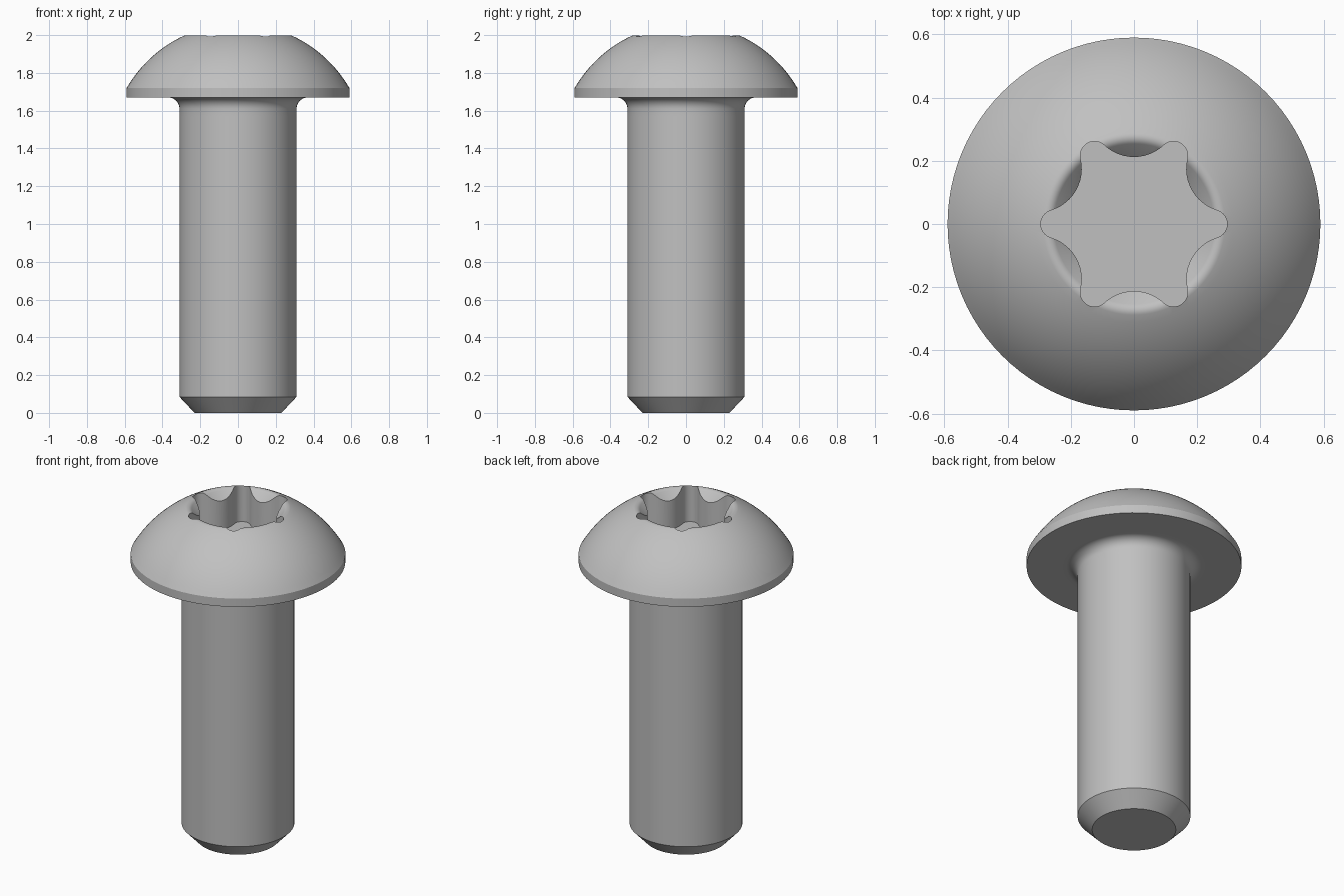
import bpy, bmesh
from math import sin, cos, pi, radians, atan2, hypot
from mathutils import Vector, Matrix

if "Cube" in bpy.data.objects:
    bpy.data.objects.remove(bpy.data.objects["Cube"])

steel = bpy.data.materials.new("grey steel")
GREY = (0.53, 0.53, 0.53, 1)
steel.diffuse_color = GREY
steel.use_nodes = True
steel.node_tree.nodes["Principled BSDF"].inputs["Base Color"].default_value = GREY


def arc(cx, cy, r, a0, a1, n):
    """Points on an arc, angles in degrees."""
    steps = [radians(a0 + (a1 - a0) * i / n) for i in range(n + 1)]
    return [(cx + r * cos(a), cy + r * sin(a)) for a in steps]


def make_object(name, bm):
    bmesh.ops.recalc_face_normals(bm, faces=bm.faces)
    mesh = bpy.data.meshes.new(name)
    bm.to_mesh(mesh)
    bm.free()
    mesh.materials.append(steel)
    obj = bpy.data.objects.new(name, mesh)
    bpy.context.collection.objects.link(obj)
    return obj


def lathe(name, profile, segments=96):
    bm = bmesh.new()
    verts = [bm.verts.new((r, 0, z)) for r, z in profile]
    edges = [bm.edges.new(pair) for pair in zip(verts, verts[1:])]
    bmesh.ops.spin(bm, geom=verts + edges, cent=(0, 0, 0), axis=(0, 0, 1),
                   angle=2 * pi, steps=segments, use_merge=True)
    bmesh.ops.remove_doubles(bm, verts=bm.verts, dist=0.0001)
    return make_object(name, bm)


# Shank with chamfered tip, underhead fillet, domed head and countersunk rim
profile = [(0, 0), (0.23, 0), (0.31, 0.085), (0.31, 1.57)]
profile += arc(0.37, 1.61, 0.06, 180, 90, 8)
profile += [(0.4, 1.67), (0.59, 1.67), (0.59, 1.72)]
profile += arc(0, 1.379, 0.681, 30.5, 65, 16)[1:]
profile += arc(0.275, 1.969, 0.03, 65, 135, 6)[1:]
profile += [(0.18, 1.916), (0, 1.916)]
screw = lathe("screw_body", profile)

# Six-lobed socket outline: a small lobe arc, then a wide inward arc, repeated
LOBE_AT, LOBE_R, VALLEY_AT, VALLEY_R = 0.25, 0.045, 0.349, 0.137
lobe = Vector((LOBE_AT, 0))
valley = Vector((VALLEY_AT * cos(pi / 6), VALLEY_AT * sin(pi / 6)))
link = valley - lobe
turn = math_angle = atan2(link.y, link.x) * 180 / pi
unit = arc(lobe.x, lobe.y, LOBE_R, -turn, turn, 14)
unit += arc(valley.x, valley.y, VALLEY_R, turn + 180, 240 - turn, 12)[1:-1]

bm = bmesh.new()
ring = []
for k in range(6):
    rot = Matrix.Rotation(k * pi / 3, 3, "Z")
    ring += [bm.verts.new(rot @ Vector((x, y, 1.775))) for x, y in unit]
floor = bm.faces.new(ring)
top = bmesh.ops.extrude_face_region(bm, geom=[floor])["geom"]
bmesh.ops.translate(bm, vec=(0, 0, 0.4),
                    verts=[v for v in top if isinstance(v, bmesh.types.BMVert)])
cutter = make_object("socket_cutter", bm)

# Cut the socket
cut = screw.modifiers.new("socket", "BOOLEAN")
cut.operation = "DIFFERENCE"
cut.solver = "EXACT"
cut.object = cutter
bpy.ops.object.select_all(action="DESELECT")
screw.select_set(True)
bpy.context.view_layer.objects.active = screw
bpy.ops.object.modifier_apply(modifier=cut.name)
bpy.data.objects.remove(cutter)

bpy.ops.object.shade_smooth_by_angle(angle=radians(25))
